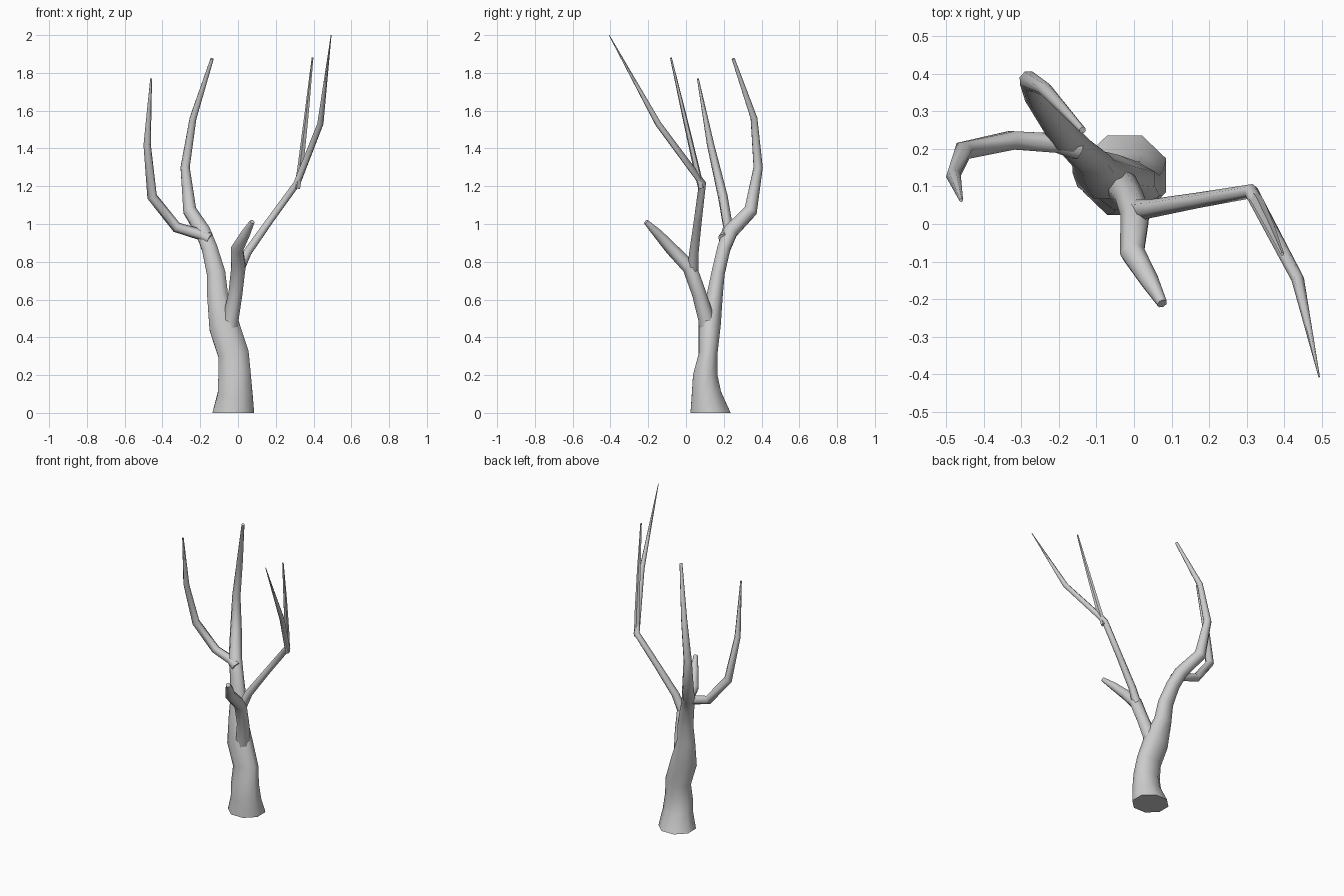
import bpy
import bmesh
from math import cos, sin, tau
from mathutils import Vector

cube = bpy.data.objects.get("Cube")
if cube:
    bpy.data.objects.remove(cube, do_unlink=True)

bark = bpy.data.materials.new("grey bark")
bark.use_nodes = True
GREY = (0.6, 0.6, 0.6, 1)
bark.diffuse_color = GREY
bark.node_tree.nodes["Principled BSDF"].inputs["Base Color"].default_value = GREY

UP = Vector((0, 0, 1))


def limb(name, sides, rings):
    """Closed tapering tube through rings of (x, y, z, radius[, second radius])."""
    pts = [Vector(r[:3]) for r in rings]
    bm = bmesh.new()
    loops = []
    u = Vector((1, 0, 0))
    for i, (p, r) in enumerate(zip(pts, rings)):
        back = (p - pts[i - 1]).normalized() if i else Vector()
        ahead = (pts[i + 1] - p).normalized() if i + 1 < len(pts) else Vector()
        t = UP if p.z == 0 else (back + ahead).normalized()
        u = (u - t * u.dot(t)).normalized()
        v = t.cross(u)
        angles = [tau * (k + 0.5) / sides for k in range(sides)]
        loops.append([bm.verts.new(p + u * r[3] * cos(a) + v * r[-1] * sin(a))
                      for a in angles])
    for a, b in zip(loops, loops[1:]):
        for k in range(sides):
            n = (k + 1) % sides
            bm.faces.new((a[k], a[n], b[n], b[k]))
    bm.faces.new(loops[0][::-1])
    bm.faces.new(loops[-1])
    bmesh.ops.recalc_face_normals(bm, faces=bm.faces)
    mesh = bpy.data.meshes.new(name)
    bm.to_mesh(mesh)
    bm.free()
    mesh.materials.append(bark)
    obj = bpy.data.objects.new(name, mesh)
    bpy.context.collection.objects.link(obj)
    bpy.ops.object.select_all(action='DESELECT')
    obj.select_set(True)
    bpy.context.view_layer.objects.active = obj
    bpy.ops.object.shade_smooth_by_angle(angle=1.1)


# Flared trunk running on into the tall back limb
limb("trunk_and_back_limb", 8, [
    (-0.025, 0.13, 0, 0.12, 0.115),
    (-0.015, 0.108, 0.1, 0.1, 0.085),
    (-0.018, 0.102, 0.2, 0.093, 0.07),
    (-0.024, 0.117, 0.31, 0.088, 0.053),
    (-0.073, 0.125, 0.46, 0.087, 0.063),
    (-0.108, 0.152, 0.62, 0.06, 0.046),
    (-0.116, 0.17, 0.74, 0.053, 0.038),
    (-0.15, 0.2, 0.87, 0.045, 0.038),
    (-0.185, 0.235, 0.96, 0.042),
    (-0.255, 0.342, 1.07, 0.038),
    (-0.28, 0.382, 1.3, 0.026),
    (-0.238, 0.36, 1.56, 0.019),
    (-0.137, 0.25, 1.875, 0.009)])

# Front limb ending in a short stub
limb("front_limb", 7, [
    (-0.05, 0.12, 0.38, 0.045),
    (-0.037, 0.108, 0.5, 0.045),
    (-0.012, 0.07, 0.63, 0.039),
    (0.004, 0.02, 0.77, 0.04),
    (-0.004, -0.078, 0.87, 0.034),
    (0.04, -0.15, 0.95, 0.026),
    (0.075, -0.212, 1.012, 0.014)])

# Side branch curling up from the back limb
limb("right_branch", 6, [
    (-0.15, 0.2, 0.92, 0.032),
    (-0.2, 0.215, 0.945, 0.03),
    (-0.325, 0.223, 0.982, 0.028),
    (-0.455, 0.195, 1.145, 0.027),
    (-0.481, 0.13, 1.42, 0.02),
    (-0.46, 0.063, 1.77, 0.005)])

# Slender branch and its two twigs
limb("left_branch", 6, [
    (0, 0.035, 0.74, 0.03),
    (0.05, 0.042, 0.85, 0.025),
    (0.17, 0.063, 1.02, 0.021),
    (0.312, 0.087, 1.215, 0.02),
    (0.436, -0.147, 1.53, 0.017),
    (0.493, -0.407, 2, 0.002)])
limb("left_twig", 5, [
    (0.315, 0.08, 1.19, 0.017),
    (0.332, 0.054, 1.3, 0.017),
    (0.365, -0.013, 1.59, 0.012),
    (0.395, -0.08, 1.88, 0.005)])
